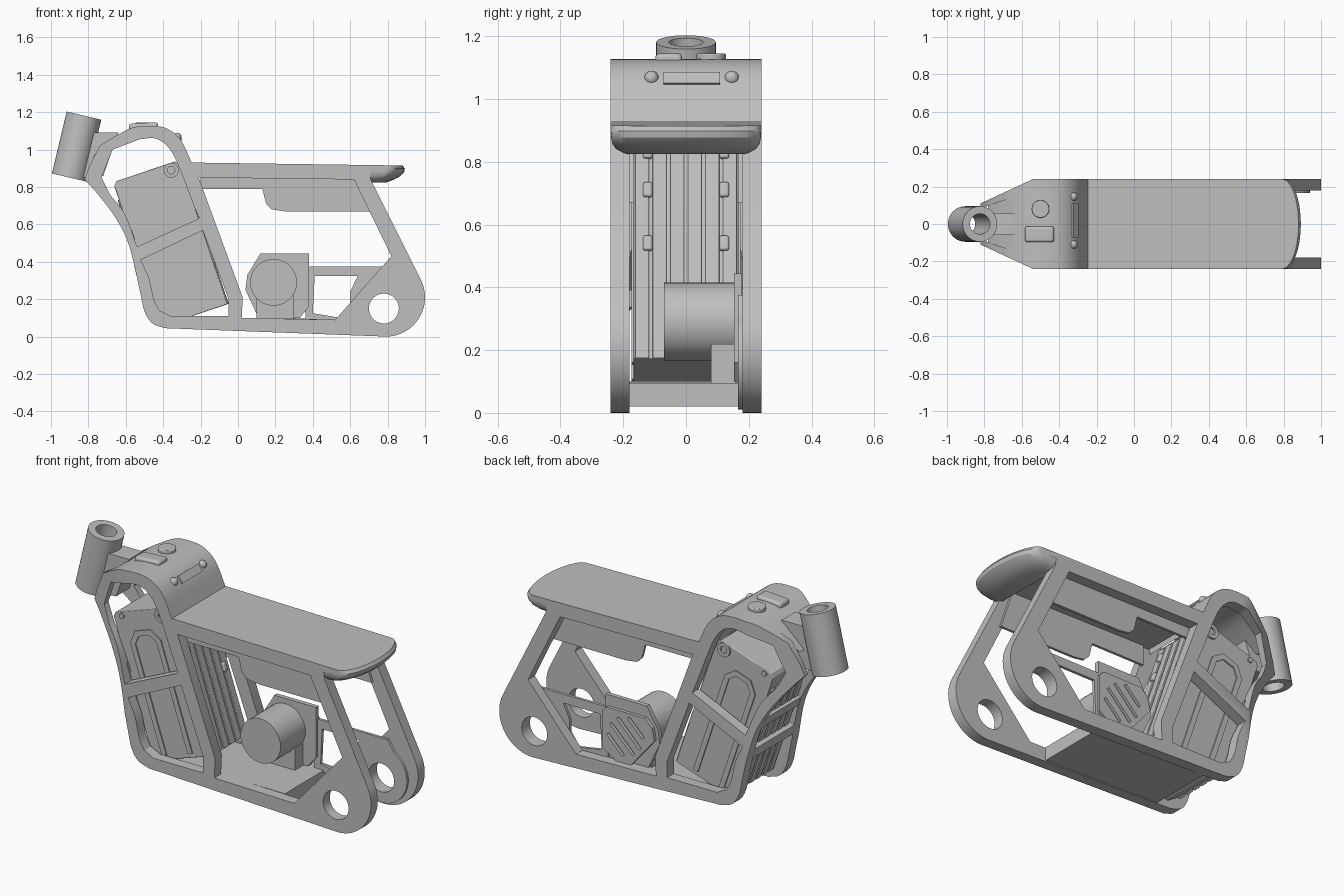
import bpy, bmesh, math
from mathutils import Matrix, Vector

cube = bpy.data.objects.get("Cube")
if cube:
    bpy.data.objects.remove(cube, do_unlink=True)

GREY = (0.52, 0.52, 0.52, 1)
grey = bpy.data.materials.new("plain grey")
grey.use_nodes = True
grey.diffuse_color = GREY
grey.node_tree.nodes["Principled BSDF"].inputs["Base Color"].default_value = GREY

BEND = -0.54      # forward of this the body narrows towards the neck


def finish(bm, name, matrix=None, bevel=0, taper=False):
    if taper:
        bmesh.ops.bisect_plane(bm, geom=bm.verts[:] + bm.edges[:] + bm.faces[:],
                               plane_co=(BEND, 0, 0), plane_no=(1, 0, 0))
        for v in bm.verts:
            v.co.y *= 1 - max(0, BEND - v.co.x) * 1.93
    if matrix:
        bm.transform(matrix)
    bmesh.ops.recalc_face_normals(bm, faces=bm.faces[:])
    mesh = bpy.data.meshes.new(name)
    bm.to_mesh(mesh)
    bm.free()
    mesh.materials.append(grey)
    ob = bpy.data.objects.new(name, mesh)
    bpy.context.collection.objects.link(ob)
    if bevel:
        mod = ob.modifiers.new("Bevel", 'BEVEL')
        mod.width, mod.segments = bevel, 4
    bpy.ops.object.select_all(action='DESELECT')
    ob.select_set(True)
    bpy.context.view_layer.objects.active = ob
    bpy.ops.object.shade_smooth_by_angle(angle=math.radians(32))
    return ob


def prism(name, outline, y0, y1, holes=(), **kw):
    """Extrude an x-z outline, with holes, from y0 to y1."""
    bm = bmesh.new()
    for loop in [outline, *holes]:
        vs = [bm.verts.new((x, y0, z)) for x, z in loop]
        for a, b in zip(vs, vs[1:] + vs[:1]):
            bm.edges.new((a, b))
    bmesh.ops.triangle_fill(bm, edges=bm.edges[:], use_beauty=True, normal=(0, -1, 0))
    ext = bmesh.ops.extrude_face_region(bm, geom=bm.faces[:])
    moved = [g for g in ext["geom"] if isinstance(g, bmesh.types.BMVert)]
    bmesh.ops.translate(bm, verts=moved, vec=(0, y1 - y0, 0))
    bmesh.ops.dissolve_limit(bm, angle_limit=0.01, verts=bm.verts[:], edges=bm.edges[:])
    return finish(bm, name, **kw)


def box(name, centre, size, tilt=0, **kw):
    bm = bmesh.new()
    bmesh.ops.create_cube(bm, size=1)
    bm.transform(Matrix.Translation(centre) @ Matrix.Rotation(tilt, 4, 'Y')
                 @ Matrix.Diagonal((*size, 1)))
    return finish(bm, name, **kw)


def arc(cx, cz, r, a0=0, a1=360, n=32):
    closed = a1 - a0 == 360
    steps = n if closed else n + 1
    return [(cx + r * math.cos(math.radians(a0 + (a1 - a0) * i / n)),
             cz + r * math.sin(math.radians(a0 + (a1 - a0) * i / n))) for i in range(steps)]


def smooth(pts, n=4):
    """Catmull-Rom curve through the points."""
    p = [Vector(q) for q in pts]
    p = [2 * p[0] - p[1]] + p + [2 * p[-1] - p[-2]]
    out = []
    for a, b, c, d in zip(p, p[1:], p[2:], p[3:]):
        for i in range(n):
            t = i / n
            q = 0.5 * (2 * b + (c - a) * t + (2 * a - 5 * b + 4 * c - d) * t * t
                       + (3 * b - a - 3 * c + d) * t ** 3)
            out.append(tuple(q))
    return out + [tuple(pts[-1])]


# Side frames: one cut plate each side
dome = smooth([(-.245, .925), (-.305, 1.05), (-.375, 1.11), (-.46, 1.127), (-.565, 1.117), (-.66, 1.07)])
front_edge = smooth([(-.82, .84), (-.74, .75), (-.645, .62), (-.58, .48), (-.527, .255),
                     (-.5, .135), (-.457, .07), (-.39, .045)])
hub_hole = arc(.78, .15, .08)
outer = (dome + [(-.74, 1.02), (-.80, .9)] + front_edge
         + arc(.79, .21, .21, -95, 26, 20) + [(.71, .84), (.70, .905)])
upper_window = (smooth([(-.236, .70), (-.325, .93), (-.38, 1.02), (-.445, 1.06), (-.525, 1.055)])
                + [(-.67, 1.0), (-.73, .85)]
                + smooth([(-.685, .76), (-.605, .655), (-.54, .48)]) + [(-.207, .632)])
lower_window = ([(-.188, .568), (-.05, .2), (-.05, .11), (-.36, .11)]
                + smooth([(-.42, .14), (-.45, .2), (-.475, .31), (-.52, .41)]))
main_window = [(.02, .1), (.025, .21), (-.21, .85), (.62, .84), (.82, .43), (.52, .09)]
for side, s in (("left", 1), ("right", -1)):
    prism(side + "_frame", outer, .18 * s, .24 * s,
          [upper_window, lower_window, main_window, hub_hole], taper=True)
    # Panel hanging inside the seat rail
    prism(side + "_seat_panel", [(-.2, .91), (-.2, .79), (.13, .79), (.15, .71), (.18, .68),
          (.25, .67), (.72, .67), (.64, .91)], .165 * s, .18 * s)

# Tank cover between the frames
inner = [(x * .96 - .018, z - .05) for x, z in reversed(dome)]
prism("tank_cover", dome + [(-.78, .96), (-.74, .95)] + inner, -.18, .18, taper=True)

# Neck tube and its bracket
axis = Vector((.079, 0, .332)).to_track_quat('Y', 'X').to_matrix().to_4x4()
prism("neck_tube", arc(0, 0, .095, n=40), -.17, .17, [arc(0, 0, .055, n=40)],
      matrix=Matrix.Translation((-.863, 0, 1.016)) @ axis)
prism("neck_bracket", [(-.78, 1.09), (-.64, 1.09), (-.72, .86), (-.83, .85)], -.06, .06)

# Fittings on the tank cover
up = Matrix.Rotation(math.pi / 2, 4, 'X')
prism("gauge", arc(0, 0, .047), -.03, .025, matrix=Matrix.Translation((-.5, .08, 1.12)) @ up, bevel=.005)
box("display", (-.505, -.055, 1.122), (.155, .085, .04), -.06, bevel=.014)
box("rear_light_bar", (-.328, .019, 1.055), (.045, .18, .045), .9)
for y in (-.11, .146):
    bm = bmesh.new()
    bmesh.ops.create_uvsphere(bm, u_segments=20, v_segments=12, radius=.023)
    finish(bm, "indicator", matrix=Matrix.Translation((-.325, y, 1.067)))


# Seat, and a rounded tail that curves in underneath
def plan(x0, x1, wide=.24):
    return [(x0, -wide)] + [(x1 + .09 * math.cos(a), wide * math.sin(a))
            for a in [math.pi * (i / 20 - .5) for i in range(21)]] + [(x0, wide)]


slope = Matrix.Rotation(.014, 4, 'Y')
prism("seat", plan(-.245, .79), -.015, .015, matrix=Matrix.Translation((0, 0, .912)) @ slope @ up)
bm = bmesh.new()
rings = [[bm.verts.new((x, y, z)) for x, y in plan(.70, x1, wide)] for z, x1, wide in
         ((.915, .79, .24), (.898, .802, .24), (.878, .798, .239), (.858, .778, .235),
          (.84, .745, .222), (.825, .705, .19))]
for a, b in zip(rings, rings[1:]):
    for i in range(len(a)):
        j = (i + 1) % len(a)
        bm.faces.new((a[i], a[j], b[j], b[i]))
bm.faces.new(rings[0])
bm.faces.new(rings[-1])
finish(bm, "seat_tail")

# Battery leaning back inside the front of the frame
lean = Matrix.Translation((-.3625, 0, .4975)) @ Matrix.Rotation(-.325, 4, 'Y')
prism("battery", [(-.185, -.34), (-.13, -.405), (.187, -.405), (.187, .38), (.165, .408),
      (-.165, .408), (-.185, .388)], -.167, .167, matrix=lean, bevel=.004)
for i in range(6):
    y = -.14 + i * .056
    box("battery_rear_rib", (.188, y, -.02), (.012, .044, .77), matrix=lean, bevel=.004)
    box("battery_front_rib", (-.186, y, -.02), (.012, .044, .66), matrix=lean, bevel=.004)
for s in (-1, 1):
    prism("battery_side_ridge", [(-.12, -.38), (-.12, .24), (-.07, .3), (.03, .3), (.08, .24), (.08, -.38),
          (.05, -.38), (.05, .23), (.015, .27), (-.055, .27), (-.09, .23), (-.09, -.38)],
          .162 * s, .174 * s, matrix=lean)
    prism("battery_cap", arc(.13, .37, .04, n=20), .13 * s, .178 * s, [arc(.13, .37, .02, n=12)], matrix=lean)
    prism("battery_screw", arc(-.13, .385, .015, n=12), .15 * s, .175 * s, matrix=lean)
    for z in (-.02, .16, .29):
        box("battery_lug", (.194, .122 * s, z), (.022, .03, .05), matrix=lean, bevel=.008)

# Slats across the nose
box("upper_nose_slat", (-.578, 0, .54), (.04, .36, .055), -.3)
box("lower_nose_slat", (-.53, 0, .36), (.04, .36, .055), -.2)

# Floor and motor
prism("floor", [(-.3, .045), (.42, .02), (.42, .095), (-.3, .1)], -.18, .18)
prism("motor", arc(.19, .29, .125, n=40), -.07, .16)
box("motor_foot", (.2, .12, .155), (.2, .08, .13))
prism("motor_housing", [(.04, .25), (.05, .33), (.12, .445), (.38, .445), (.38, .16), (.33, .1), (.11, .1)],
      .153, .178)


# Vented cover with diagonal slots
def slot(t, half, w=.009):
    cx, cz = .24 - t * .707, .25 + t * .707
    return [(cx + a * half * .707 - b * w * .707, cz + a * half * .707 + b * w * .707)
            for a, b in ((1, 1), (-1, 1), (-1, -1), (1, -1))]


prism("vent_cover", [(.06, .27), (.075, .34), (.12, .383), (.36, .383), (.387, .355), (.387, .15), (.24, .055)],
      .178, .197, [slot(-.09, .07), slot(-.03, .1), slot(.03, .1), slot(.09, .065)])

# Drive case linking the motor to the hub
prism("drive_case", [(.36, .375), (.82, .375)] + arc(.78, .17, .16, 60, -95, 20) + [(.52, .07), (.36, .09)],
      .166, .182, [[(.41, .325), (.64, .325), (.60, .24), (.60, .17), (.55, .1), (.40, .125)], hub_hole])
